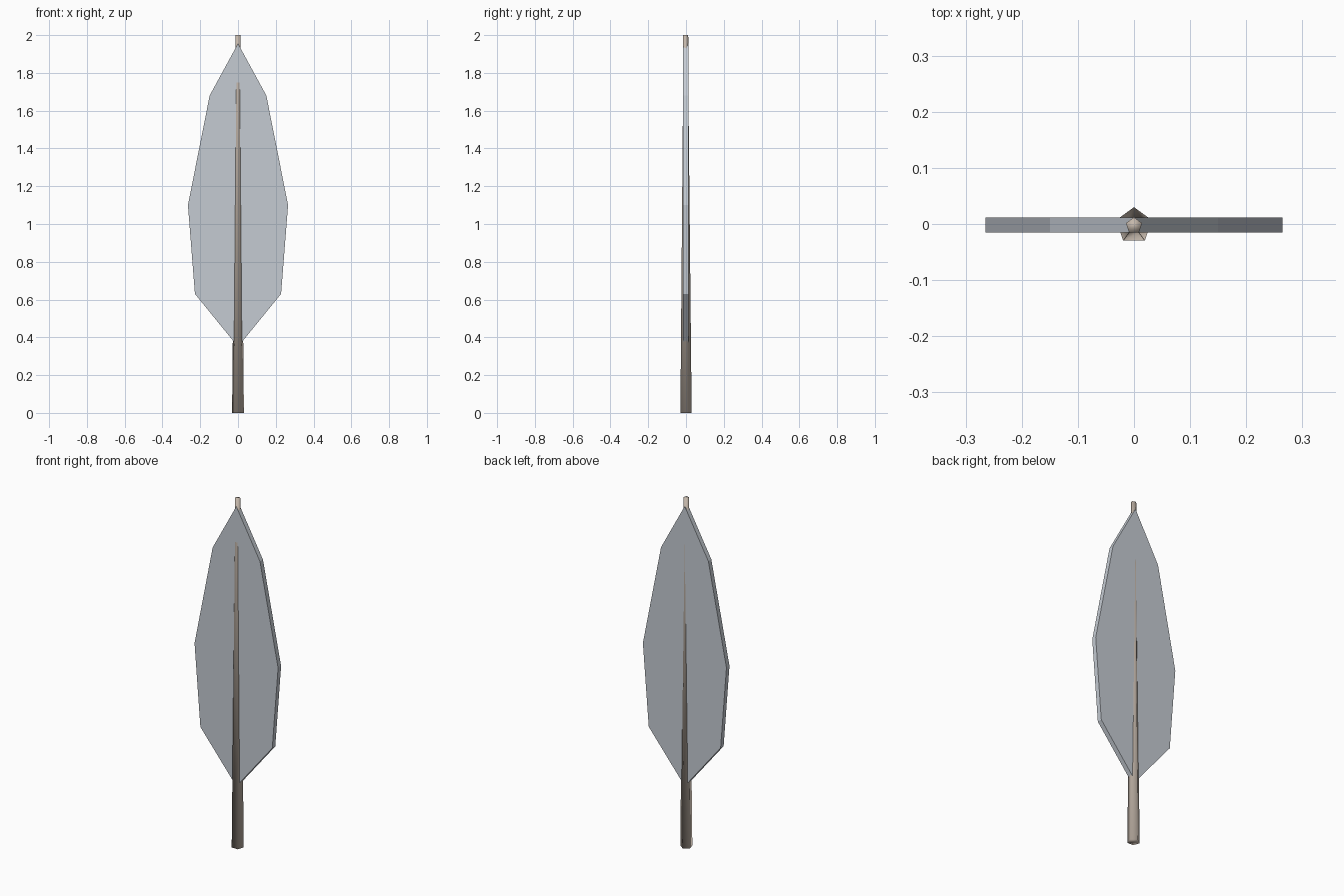
import bpy, bmesh, math

if "Cube" in bpy.data.objects:
    bpy.data.objects.remove(bpy.data.objects["Cube"])


def material(name, color):
    mat = bpy.data.materials.new(name)
    mat.diffuse_color = color
    mat.use_nodes = True
    mat.node_tree.nodes["Principled BSDF"].inputs["Base Color"].default_value = mat.diffuse_color
    return mat


def add_object(name, bm, mat, smooth):
    bmesh.ops.recalc_face_normals(bm, faces=bm.faces)
    for f in bm.faces:
        f.smooth = smooth
    mesh = bpy.data.meshes.new(name)
    bm.to_mesh(mesh)
    bm.free()
    mesh.materials.append(mat)
    obj = bpy.data.objects.new(name, mesh)
    bpy.context.collection.objects.link(obj)
    return obj


# Five-sided tapered quill, point to the back and flat to the front
SIDES, CENTRE_Y = 5, -0.003
bm = bmesh.new()
rings = []
for z, r in [(0, 0.033), (1.75, 0.0152), (2.0, 0.0149)]:
    angles = [math.pi / 2 + i * math.tau / SIDES for i in range(SIDES)]
    rings.append([bm.verts.new((r * math.cos(a), CENTRE_Y + r * math.sin(a), z))
                  for a in angles])
for lower, upper in zip(rings, rings[1:]):
    for i in range(SIDES):
        j = (i + 1) % SIDES
        bm.faces.new((lower[i], lower[j], upper[j], upper[i]))
bm.faces.new(rings[0])
bm.faces.new(rings[-1])
add_object("quill", bm, material("quill_tan", (0.56, 0.48, 0.41, 1)), True)

# Flat leaf-shaped vane, half outline mirrored across x
half = [(0.15, 1.68), (0.265, 1.10), (0.228, 0.63)]
outline = [(0, 1.955)] + half + [(0, 0.35)] + [(-x, z) for x, z in reversed(half)]
FRONT, BACK = -0.0153, 0.012
bm = bmesh.new()
face = bm.faces.new([bm.verts.new((x, FRONT, z)) for x, z in outline])
new = bmesh.ops.extrude_face_region(bm, geom=[face], use_keep_orig=True)["geom"]
moved = [v for v in new if isinstance(v, bmesh.types.BMVert)]
bmesh.ops.translate(bm, verts=moved, vec=(0, BACK - FRONT, 0))
add_object("vane", bm, material("vane_grey", (0.56, 0.60, 0.65, 1)), False)
